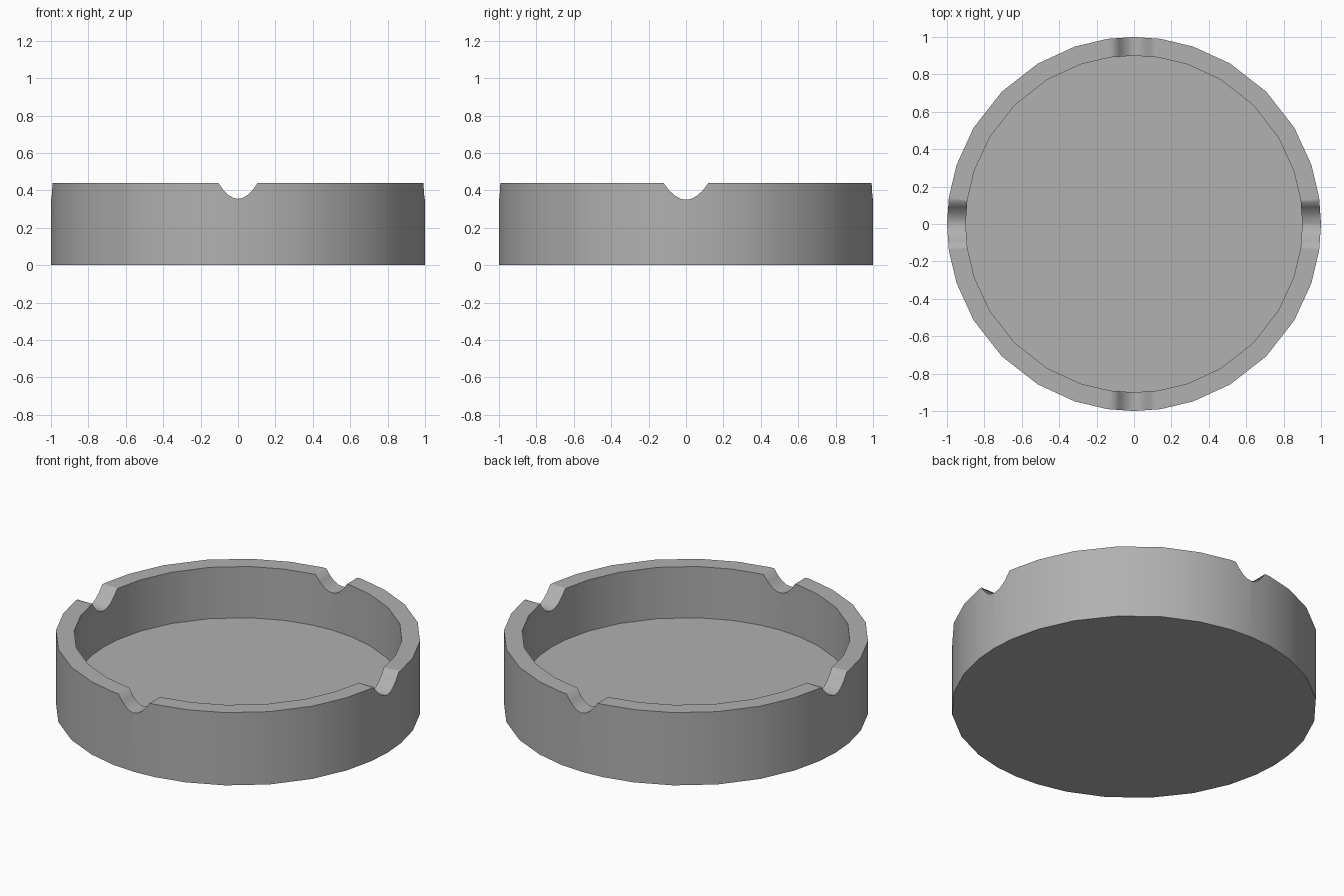
import bpy
import bmesh
from math import atan, cos, sin, pi, radians
from mathutils import Matrix

cube = bpy.data.objects.get("Cube")
if cube:
    bpy.data.objects.remove(cube, do_unlink=True)

HEIGHT = 0.44
FLOOR = 0.13
OUTER = 1.0
INNER = 0.9

grey = bpy.data.materials.new("grey")
grey.use_nodes = True
colour = (0.44, 0.44, 0.44, 1)
grey.diffuse_color = colour
grey.node_tree.nodes["Principled BSDF"].inputs["Base Color"].default_value = colour


def make_object(name, bm):
    bmesh.ops.recalc_face_normals(bm, faces=bm.faces[:])
    mesh = bpy.data.meshes.new(name)
    bm.to_mesh(mesh)
    bm.free()
    mesh.materials.append(grey)
    obj = bpy.data.objects.new(name, mesh)
    bpy.context.collection.objects.link(obj)
    return obj


# Round dish: unevenly spaced sides, closest together on the diagonals
angles = [q * pi / 2 + pi / 4 + atan(k / 4) for q in range(4) for k in range(-4, 4)]
bm = bmesh.new()
rings = [[bm.verts.new((r * cos(a), r * sin(a), z)) for a in angles]
         for r, z in ((OUTER, 0), (OUTER, HEIGHT), (INNER, HEIGHT), (INNER, FLOOR))]
count = len(angles)
for low, high in zip(rings, rings[1:]):
    for i in range(count):
        j = (i + 1) % count
        bm.faces.new((low[i], low[j], high[j], high[i]))
bm.faces.new(rings[0])
bm.faces.new(rings[-1])
dish = make_object("dish", bm)


# Rounded notch cutter running right across the rim
def notch_cutter(name, half_width, depth, turn):
    bm = bmesh.new()
    steps = [k / 4 for k in range(-5, 6)]
    profile = [bm.verts.new((u * half_width, -1.2, HEIGHT - depth * (1 - u * u)))
               for u in steps]
    face = bm.faces.new(profile)
    side = bmesh.ops.extrude_face_region(bm, geom=[face])
    moved = [g for g in side["geom"] if isinstance(g, bmesh.types.BMVert)]
    bmesh.ops.translate(bm, verts=moved, vec=(0, 2.4, 0))
    bm.transform(Matrix.Rotation(turn, 4, "Z"))
    cutter = make_object(name, bm)
    cutter.hide_render = True
    return cutter


cutters = [notch_cutter("front_back_notch_cutter", 0.105, 0.085, 0),
           notch_cutter("side_notch_cutter", 0.12, 0.09, pi / 2)]

bpy.ops.object.select_all(action="DESELECT")
bpy.context.view_layer.objects.active = dish
dish.select_set(True)
for cutter in cutters:
    cut = dish.modifiers.new("notch", "BOOLEAN")
    cut.operation = "DIFFERENCE"
    cut.solver = "EXACT"
    cut.object = cutter
    bpy.ops.object.modifier_apply(modifier=cut.name)
    bpy.data.objects.remove(cutter, do_unlink=True)

# Soft sides and notches, crisp rim edges
bpy.ops.object.shade_smooth_by_angle(angle=radians(65))
